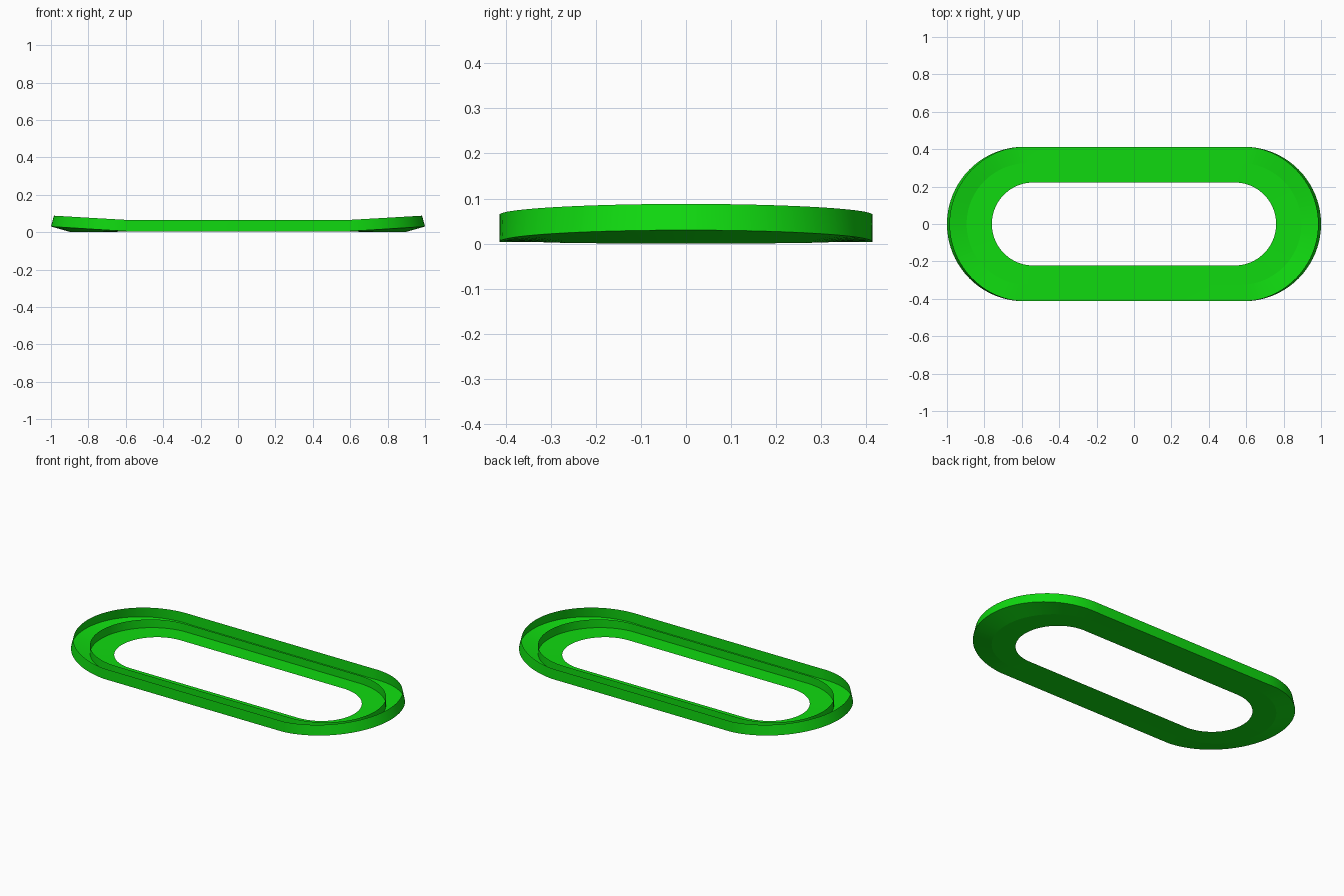
import bpy, bmesh, math

cube = bpy.data.objects.get("Cube")
if cube:
    bpy.data.objects.remove(cube, do_unlink=True)

GREEN = (0.005, 0.7, 0.005, 1.0)
green = bpy.data.materials.new("bright green")
green.use_nodes = True
green.diffuse_color = GREEN
green.node_tree.nodes["Principled BSDF"].inputs["Base Color"].default_value = GREEN

SEGMENTS = 40  # per half-circle end


def loop(half_length, radius, z, rise=0.0, lean=0.0):
    """Stadium outline whose ends rise and lean inward, most at the tips."""
    points = []
    for side in (1, -1):
        for i in range(SEGMENTS + 1):
            a = -math.pi / 2 + math.pi * i / SEGMENTS
            c, s = math.cos(a), math.sin(a)
            r = radius - lean * c
            points.append((side * (half_length + r * c), side * r * s, z + rise * c))
    return points


def strip(name, first, second):
    """Sheet joining two matching outlines."""
    bm = bmesh.new()
    a = [bm.verts.new(p) for p in first]
    b = [bm.verts.new(p) for p in second]
    n = len(a)
    for i in range(n):
        j = (i + 1) % n
        bm.faces.new((a[i], a[j], b[j], b[i]))
    mesh = bpy.data.meshes.new(name)
    bm.to_mesh(mesh)
    bm.free()
    mesh.materials.append(green)
    obj = bpy.data.objects.new(name, mesh)
    bpy.context.collection.objects.link(obj)
    bpy.ops.object.select_all(action='DESELECT')
    obj.select_set(True)
    bpy.context.view_layer.objects.active = obj
    bpy.ops.object.shade_smooth_by_angle()
    return obj


# Outlines from the central opening to the outer rim
hole_edge = loop(0.538, 0.222, 0.004, rise=-0.004)
divider_base = loop(0.57, 0.325, 0.004, rise=-0.004)
divider_top = loop(0.57, 0.325, 0.05)
rim_base = loop(0.587, 0.413, 0.004, rise=0.026)
rim_top = loop(0.587, 0.413, 0.065, rise=0.023, lean=0.016)

# Flat inner lane, banked outer lane, and the two upright walls
strip("inner_lane", divider_base, hole_edge)
strip("outer_lane", rim_base, divider_base)
strip("divider_wall", divider_base, divider_top)
strip("outer_wall", rim_base, rim_top)
